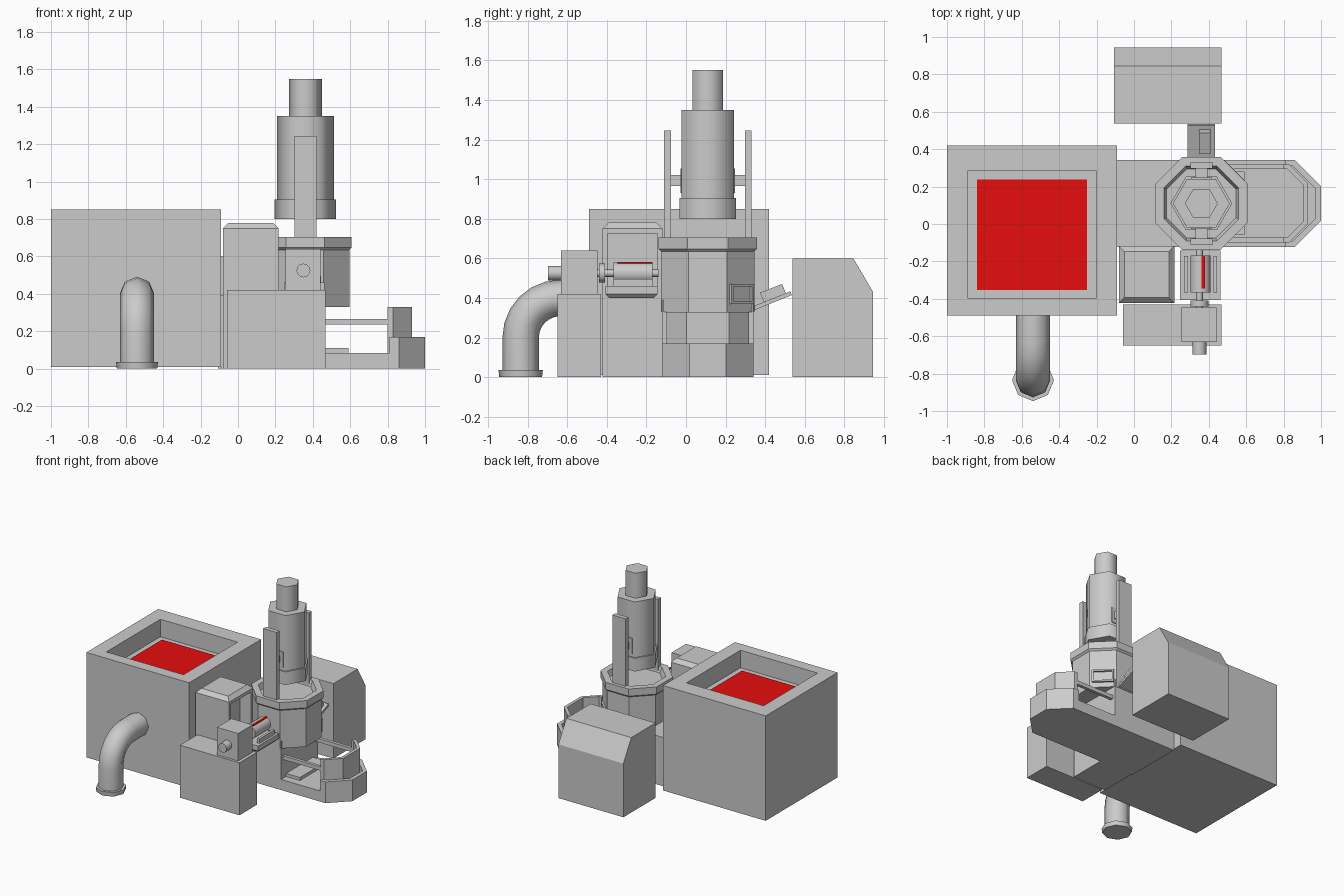
import bpy, bmesh
from math import sin, cos, pi, radians
from mathutils import Vector, Matrix

cube = bpy.data.objects.get("Cube")
if cube:
    bpy.data.objects.remove(cube, do_unlink=True)


def material(name, rgb):
    m = bpy.data.materials.new(name)
    m.use_nodes = True
    m.diffuse_color = (*rgb, 1)
    m.node_tree.nodes["Principled BSDF"].inputs["Base Color"].default_value = (*rgb, 1)
    return m


GREY = material("grey metal", (0.6, 0.6, 0.6))
RED = material("glowing red", (0.8, 0.004, 0.004))


def finish(name, bm, mat=GREY, smooth=0):
    bmesh.ops.recalc_face_normals(bm, faces=bm.faces[:])
    me = bpy.data.meshes.new(name)
    bm.to_mesh(me)
    bm.free()
    me.materials.append(mat)
    ob = bpy.data.objects.new(name, me)
    bpy.context.collection.objects.link(ob)
    if smooth:
        bpy.ops.object.select_all(action='DESELECT')
        ob.select_set(True)
        bpy.context.view_layer.objects.active = ob
        bpy.ops.object.shade_smooth_by_angle(angle=radians(smooth))
    return ob


def box_bm(x, y, z):
    bm = bmesh.new()
    bmesh.ops.create_cube(bm, size=1)
    for v in bm.verts:
        v.co = [r[0] + (c + 0.5) * (r[1] - r[0]) for c, r in zip(v.co, (x, y, z))]
    return bm


def box(name, x, y, z, mat=GREY):
    return finish(name, box_bm(x, y, z), mat)


def recess(bm, direction, margin, depth, shift=(0, 0, 0)):
    """Sink a straight-walled pocket into the face that looks along direction."""
    bm.normal_update()
    face = max(bm.faces, key=lambda f: f.normal.dot(Vector(direction)))
    bmesh.ops.inset_individual(bm, faces=[face], thickness=margin)
    bmesh.ops.translate(bm, verts=face.verts[:], vec=shift)
    bm.normal_update()
    bmesh.ops.inset_individual(bm, faces=[face], thickness=0, depth=-depth)


def prism(name, outline, axis, lo, hi):
    """Extrude a closed outline along x or z."""
    bm = bmesh.new()
    place = (lambda p, h: (h, *p)) if axis == "x" else (lambda p, h: (*p, h))
    face = bm.faces.new([bm.verts.new(place(p, lo)) for p in outline])
    new = bmesh.ops.extrude_face_region(bm, geom=[face])["geom"]
    move = (hi - lo, 0, 0) if axis == "x" else (0, 0, hi - lo)
    bmesh.ops.translate(bm, verts=[g for g in new if isinstance(g, bmesh.types.BMVert)], vec=move)
    return finish(name, bm)


def skin(name, rings, smooth=0):
    """Join rings of points into a capped tube."""
    bm = bmesh.new()
    loops = [[bm.verts.new(p) for p in ring] for ring in rings]
    n = len(loops[0])
    for a, b in zip(loops, loops[1:]):
        for i in range(n):
            j = (i + 1) % n
            bm.faces.new((a[i], a[j], b[j], b[i]))
    bm.faces.new(loops[0])
    bm.faces.new(loops[-1])
    return finish(name, bm, smooth=smooth)


def turned(name, centre, profile, sides, axis="z", phase=0.0, smooth=0):
    """Turn (radius, distance) pairs about an axis through centre."""
    rot = Matrix.Rotation(pi / 2, 3, "X") if axis == "y" else Matrix.Identity(3)
    rings = []
    for r, d in profile:
        angles = [phase + 2 * pi * i / sides for i in range(sides)]
        rings.append([Vector(centre) + rot @ Vector((r * cos(a), r * sin(a), d)) for a in angles])
    return skin(name, rings, smooth)


CX, CY = 0.36, 0.11          # press centre
OCT = 1 / cos(pi / 8)        # flat-to-corner ratio of an octagon

# Furnace with sunken molten bath
bm = box_bm((-1, -0.09), (-0.49, 0.42), (0.01, 0.85))
recess(bm, (0, 0, 1), 0.16, 0.14, (0, -0.022, 0))
finish("furnace", bm)
box("molten_bath", (-0.84, -0.25), (-0.352, 0.238), (0.71, 0.717), RED)

# Elbow pipe with foot flange
px, py, pr = -0.54, -0.835, 0.092
path = [(py, 0.02, 0)]
path += [(-0.635 - 0.2 * cos(t), 0.2 + 0.2 * sin(t), t) for t in (pi / 12 * i for i in range(7))]
path += [(-0.48, 0.4, pi / 2)]
skin("elbow_pipe", [[(px + pr * cos(a), y + pr * sin(a) * cos(t), z - pr * sin(a) * sin(t))
                     for a in (pi / 4 * i for i in range(8))] for y, z, t in path], 50)
turned("pipe_flange", (px, py, 0), [(0.108, 0), (0.112, 0.035)], 8, smooth=50)

# Feed hopper with chamfered top and opening
hop = [[(0.068 + sx * (0.148 - c), -0.27 + sy * (0.152 - c), z)
        for sx, sy in ((-1, -1), (1, -1), (1, 1), (-1, 1))]
       for c, z in ((0, 0.42), (0, 0.75), (0.03, 0.78))]
hopper = skin("feed_hopper", hop)
bm = bmesh.new()
bm.from_mesh(hopper.data)
recess(bm, (1, 0, 0), 0.035, 0.1)
bm.to_mesh(hopper.data)
bm.free()
box("hopper_stand", (-0.08, 0.216), (-0.422, -0.118), (0, 0.42))

# Drive cabinet, motor and shafts
box("drive_cabinet", (-0.06, 0.468), (-0.65, -0.43), (0, 0.42))
box("motor_block", (0.255, 0.442), (-0.63, -0.447), (0.42, 0.64))
turned("motor_shaft", (0.35, -0.62, 0.525), [(0.037, 0), (0.037, 0.077)], 12, "y", smooth=40)
turned("drive_disc", (0.35, -0.41, 0.525), [(0.048, 0), (0.048, 0.03)], 12, "y", smooth=40)
turned("drive_spindle", (0.35, -0.14, 0.525), [(0.018, 0), (0.018, 0.31)], 8, "y", smooth=50)

# Rotating mould in its cradle
turned("mould", (0.355, -0.168, 0.525), [(0.055, 0), (0.055, 0.197)], 12, "y", phase=pi / 12, smooth=40)
box("mould_pour_slot", (0.362, 0.38), (-0.345, -0.17), (0.575, 0.582), RED)
skin("mould_cradle", [[(0.355 + sx * (0.108 - c), -0.275 + sy * (0.132 - c), z)
                       for sx, sy in ((-1, -1), (1, -1), (1, 1), (-1, 1))]
                      for c, z in ((0.02, 0.4), (0, 0.42), (0, 0.46))])
for side, x in (("right", 0.268), ("left", 0.425)):
    box("cradle_rail_" + side, (x, x + 0.02), (-0.365, -0.17), (0.46, 0.495))

# Base plate and press pedestal
half = 0.232


def nose(x0, corner, end, half, cut):
    return [(x0, CY - half), (corner, CY - half), (end, CY - half + cut),
            (end, CY + half - cut), (corner, CY + half), (x0, CY + half)]


def nose_wall(name, x0, corner, end, half, cut, t, lo, hi):
    inner = nose(x0, corner - 0.41 * t, end - t, half - t, cut - 0.59 * t)
    return prism(name, nose(x0, corner, end, half, cut) + inner[::-1], "z", lo, hi)


prism("base_plate", nose(-0.09, 0.86, 1, half, 0.14), "z", 0, 0.085)
box("press_pedestal", (-0.09, 0.468), (CY - half, CY + half), (0.085, 0.39))
box("floor_plate", (0.46, 0.59), (-0.06, 0.28), (0.085, 0.11))

# Guard walls and rails round the outfeed
nose_wall("outer_guard", 0.81, 0.86, 1, half, 0.14, 0.03, 0.085, 0.17)
nose_wall("inner_guard", 0.8, 0.83, 0.93, 0.208, 0.1, 0.025, 0.085, 0.33)
for name, y in (("front_rail", CY - 0.208), ("back_rail", CY + 0.183)):
    box(name, (0.46, 0.81), (y, y + 0.025), (0.235, 0.265))

# Octagonal press column with rimmed flange
turned("press_column", (CX, CY, 0), [(0.235 * OCT, 0.33), (0.235 * OCT, 0.64)], 8, phase=pi / 8)
turned("press_flange", (CX, CY, 0), [(r * OCT, z) for r, z in
       ((0.23, 0.63), (0.248, 0.648), (0.248, 0.705), (0.2, 0.705), (0.185, 0.66))], 8, phase=pi / 8)

# Inspection hatch on the slanted column face
bm = box_bm((0, 0.02), (-0.08, 0.08), (0.37, 0.47))
recess(bm, (1, 0, 0), 0.018, 0.015)
bm.transform(Matrix.Translation((CX, CY, 0)) @ Matrix.Rotation(pi / 4, 4, "Z") @ Matrix.Translation((0.23, 0, 0)))
finish("column_hatch", bm)

# Hydraulic cylinder, collar and rod
for name, r, lo, hi in (("press_collar", 0.165, 0.8, 0.905),
                        ("press_cylinder", 0.152, 0.9, 1.35), ("press_rod", 0.088, 1.34, 1.55)):
    turned(name, (CX, CY, 0), [(r, lo), (r, hi)], 6, smooth=65)

# Mirrored posts and brackets holding the cylinder
for name, s in (("front", -1), ("back", 1)):
    def span(a, b):
        return sorted((CY + s * a, CY + s * b))
    box(name + "_post", (0.302, 0.42), span(0.187, 0.222), (0.66, 1.245))
    box(name + "_bracket", (0.33, 0.392), span(0.12, 0.19), (0.965, 1.02))
    box(name + "_bracket_pad", (0.305, 0.417), span(0.12, 0.138), (0.93, 1.055))

# Outfeed chute with a casting on it
slope = Vector((0.2, 0.08)).normalized()
up = Vector((-slope.y, slope.x))


def slab(name, x, along, lift):
    pts = [Vector((0.335, 0.335)) + slope * a + up * h
           for a, h in ((along[0], lift[0]), (along[1], lift[0]), (along[1], lift[1]), (along[0], lift[1]))]
    return prism(name, [tuple(p) for p in pts], "x", *x)


slab("outfeed_chute", (0.285, 0.432), (0, 0.215), (0, 0.02))
slab("casting", (0.347, 0.408), (0.07, 0.19), (0.02, 0.07))

# Collecting cabinet with sloped back
prism("collecting_cabinet", [(0.538, 0), (0.945, 0), (0.945, 0.43), (0.845, 0.6), (0.538, 0.6)],
      "x", -0.107, 0.468)
